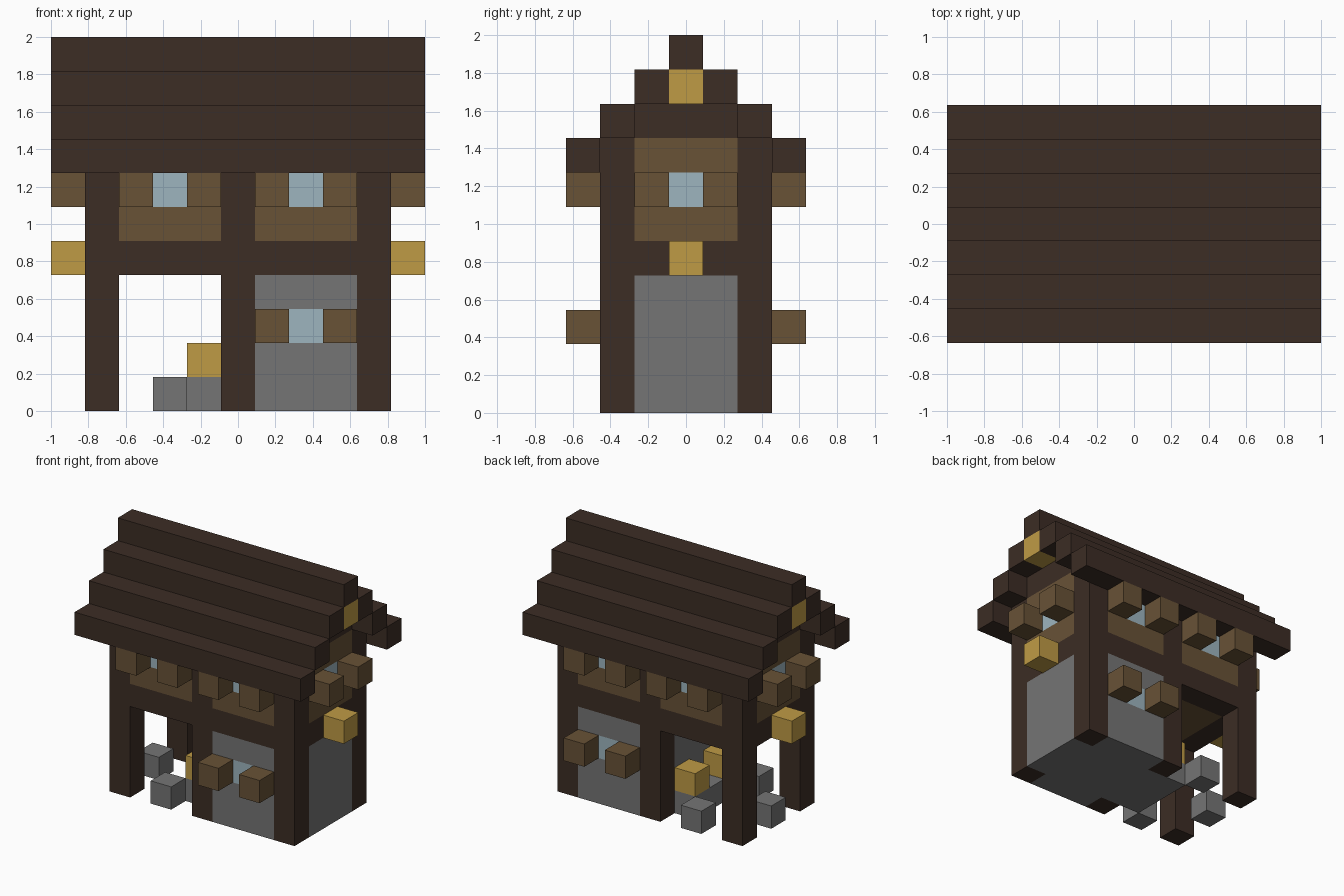
import bpy
import bmesh

CELL = 2 / 11  # every part sits on this block grid

if "Cube" in bpy.data.objects:
    bpy.data.objects.remove(bpy.data.objects["Cube"], do_unlink=True)


def make_material(name, rgb):
    mat = bpy.data.materials.new(name)
    mat.use_nodes = True
    mat.diffuse_color = (*rgb, 1)
    mat.node_tree.nodes["Principled BSDF"].inputs["Base Color"].default_value = (*rgb, 1)
    return mat


dark_wood = make_material("dark wood", (0.045, 0.026, 0.018))
plank = make_material("plank brown", (0.138, 0.084, 0.037))
stone = make_material("stone grey", (0.178, 0.178, 0.178))
glass = make_material("pale blue glass", (0.337, 0.462, 0.521))
gold = make_material("lantern gold", (0.521, 0.328, 0.060))


def span(v):
    """A cell index, or a (first, last) pair, as lower and upper bounds."""
    first, last = v if isinstance(v, tuple) else (v, v)
    return first - 0.5, last + 0.5


def block(name, mat, *boxes):
    """One object made of boxes, each given as x, y, z cell spans."""
    bm = bmesh.new()
    for box in boxes:
        bounds = [span(v) for v in box]
        for vert in bmesh.ops.create_cube(bm, size=1)["verts"]:
            for axis in range(3):
                lo, hi = bounds[axis]
                vert.co[axis] = (hi if vert.co[axis] > 0 else lo) * CELL
            vert.co.z += CELL / 2
    mesh = bpy.data.meshes.new(name)
    bm.to_mesh(mesh)
    bm.free()
    mesh.materials.append(mat)
    obj = bpy.data.objects.new(name, mesh)
    bpy.context.collection.objects.link(obj)
    return obj


SIDES = (("front", -1), ("back", 1))
ENDS = (("right", -1), ("left", 1))
MID = (-1, 1)

# Timber frame: posts, storey beams and wall plates
for side, s in SIDES:
    block(side + "_posts", dark_wood, *[(x, 2 * s, (0, 6)) for x in (-4, 0, 4)])
    block(side + "_beams", dark_wood, ((-3, -1), 2 * s, 4), ((1, 3), 2 * s, 4))
    block(side + "_wall_plate", dark_wood, ((-4, 4), 2 * s, 7))
for end, e in ENDS:
    block(end + "_end_beam", dark_wood, (4 * e, MID, 4))
    block(end + "_gable_beam", dark_wood, (4 * e, MID, 8))

# Upper floor boards, also the ceiling of the open bay
block("upper_floor", plank, ((-3, 3), MID, 4))

# Stone room on the ground floor
block("stone_floor", stone, ((1, 3), MID, 0))
block("stone_end_wall", stone, (4, MID, (0, 3)))
block("stone_inner_wall", stone, (0, MID, (0, 3)))


def wall_window(name, x, s, wall_mat, rows, sill):
    """Wall panel three cells wide with a window and two shutters."""
    y = 2 * s
    pieces = [((x - 1, x + 1), y, (rows[0], sill - 1)),
              (x - 1, y, sill), (x + 1, y, sill)]
    if rows[1] > sill:
        pieces.append(((x - 1, x + 1), y, (sill + 1, rows[1])))
    block(name + "_wall", wall_mat, *pieces)
    block(name + "_window", glass, (x, y, sill))
    block(name + "_shutters", plank, (x - 1, 3 * s, sill), (x + 1, 3 * s, sill))


# Long walls
for side, s in SIDES:
    wall_window(side + "_stone", 2, s, stone, (0, 3), 2)
    for end, e in ENDS:
        wall_window(side + "_upper_" + end, 2 * e, s, plank, (5, 6), 6)

# End walls with window, shutters and hanging lanterns
for end, e in ENDS:
    x = 4 * e
    block(end + "_end_wall", plank,
          (x, MID, 5), (x, -1, 6), (x, 1, 6), (x, MID, 7))
    block(end + "_end_window", glass, (x, 0, 6))
    block(end + "_end_shutters", plank, (5 * e, -1, 6), (5 * e, 1, 6))
    block(end + "_wall_lantern", gold, (5 * e, 0, 4))
    block(end + "_ridge_lantern", gold, (5 * e, 0, 9))

# Stepped roof
for side, s in SIDES:
    for step in (1, 2, 3):
        block(f"{side}_roof_step_{step}", dark_wood, ((-5, 5), step * s, 10 - step))
block("roof_ridge", dark_wood, ((-5, 5), 0, 10))

# Open bay: bench with two lanterns, and loose stone seats
block("stone_bench", stone, (-1, MID, 0))
for side, s in SIDES:
    block(side + "_bench_lantern", gold, (-1, s, 1))
    block(side + "_stone_seat", stone, (-2, 2 * s, 0))
block("end_stone_seat", stone, (-4, 0, 0))
